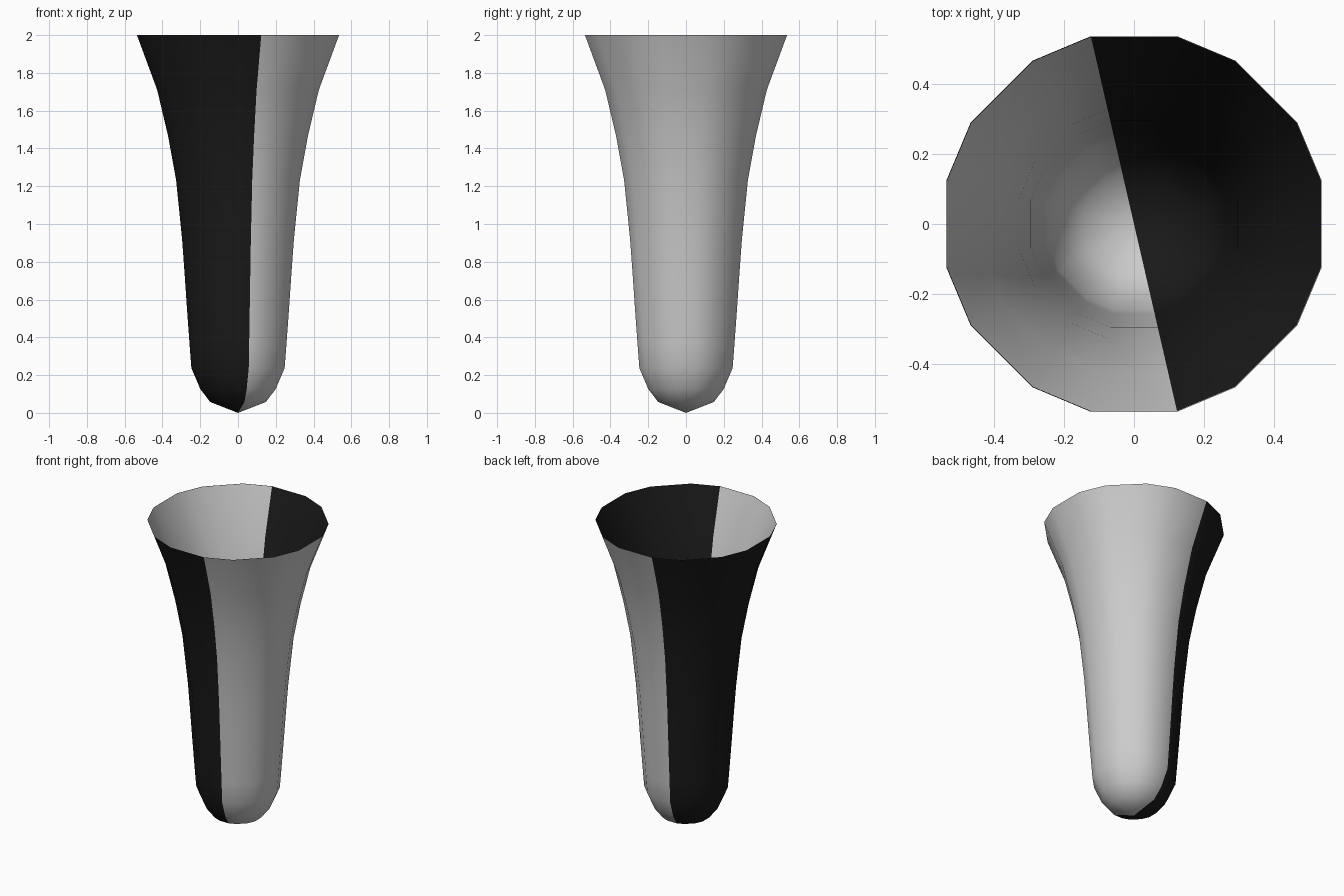
import bpy, bmesh

if "Cube" in bpy.data.objects:
    bpy.data.objects.remove(bpy.data.objects["Cube"])


def material(name, value):
    m = bpy.data.materials.new(name)
    m.diffuse_color = (value, value, value, 1)
    m.use_nodes = True
    m.node_tree.nodes["Principled BSDF"].inputs["Base Color"].default_value = m.diffuse_color
    return m


# Sixteen-sided cross-section: two corners mirrored round the four quadrants
quarter = [(1.0, 0.23), (0.87, 0.54), (0.54, 0.87), (0.23, 1.0)]
section = list(quarter)
for _ in range(3):
    quarter = [(-y, x) for x, y in quarter]
    section += quarter

# Half-width and height up the flared wall
profile = [(0.148, 0.058), (0.20, 0.127), (0.247, 0.238), (0.257, 0.37),
           (0.27, 0.55), (0.283, 0.74), (0.296, 0.92), (0.328, 1.235),
           (0.37, 1.465), (0.428, 1.71), (0.535, 2.0)]

grey = material("grey", 0.8)
black = material("black", 0.01)


def shell(name, inset, black_left):
    bm = bmesh.new()
    tip = bm.verts.new((0, 0, inset))
    rings = [[bm.verts.new((x * (r - inset), y * (r - inset), z + (inset if z < 0.2 else 0)))
              for x, y in section] for r, z in profile]
    n = len(section)
    for i in range(n):
        j = (i + 1) % n
        left = 4 <= i <= 11
        faces = [bm.faces.new((tip, rings[0][j], rings[0][i]))]
        for a, b in zip(rings, rings[1:]):
            faces.append(bm.faces.new((a[i], a[j], b[j], b[i])))
        for f in faces:
            f.smooth = True
            f.material_index = int(left == black_left)
    if not black_left:
        bmesh.ops.reverse_faces(bm, faces=bm.faces[:])
    # Turn the split so it runs between the narrow front and back facets
    me = bpy.data.meshes.new(name)
    bm.to_mesh(me)
    bm.free()
    me.materials.append(grey)
    me.materials.append(black)
    ob = bpy.data.objects.new(name, me)
    bpy.context.collection.objects.link(ob)


# Two-tone wall: the colours swap sides between outside and inside
shell("cup_outside", 0.0, True)
shell("cup_inside", 0.002, False)
